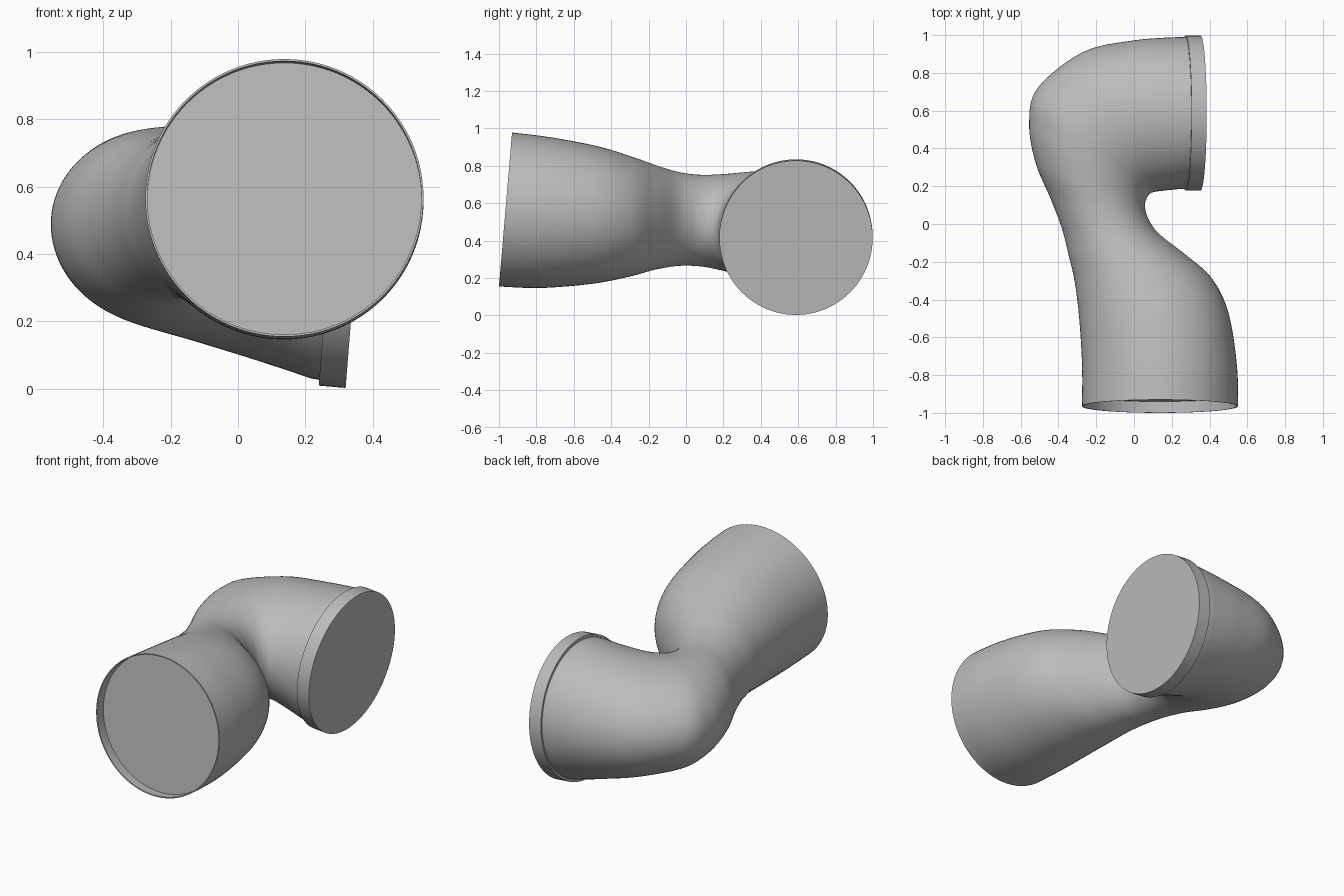
import bpy, bmesh, math
from mathutils import Vector

cube = bpy.data.objects.get("Cube")
if cube:
    bpy.data.objects.remove(cube, do_unlink=True)

SEGMENTS = 96
STEPS = 8

grey = bpy.data.materials.new("duct grey")
grey.use_nodes = True
colour = (0.5, 0.5, 0.5, 1)
grey.diffuse_color = colour
grey.node_tree.nodes["Principled BSDF"].inputs["Base Color"].default_value = colour


def ring(section, scale=1.0, shift=Vector((0, 0, 0))):
    """Ellipse between an outer and an inner plan point, with a leaning up axis."""
    lx, ly, rx, ry, bottom, top, lean_x, lean_y = section
    centre = Vector(((lx + rx) / 2, (ly + ry) / 2, (bottom + top) / 2)) + shift
    across = Vector((rx - lx, ry - ly, 0)) / 2 * scale
    up = Vector((lean_x, lean_y, 1)) * (top - bottom) / 2 * scale
    angles = [2 * math.pi * i / SEGMENTS for i in range(SEGMENTS)]
    return [centre + across * math.cos(a) + up * math.sin(a) for a in angles]


def spline(sections):
    """Smooth interpolation through the key sections."""
    result = []
    last = len(sections) - 1
    for i in range(last):
        keys = [sections[min(max(i + k, 0), last)] for k in (-1, 0, 1, 2)]
        for s in range(STEPS):
            t = s / STEPS
            result.append([
                b + t / 2 * (c - a + t * (2 * a - 5 * b + 4 * c - d + t * (3 * (b - c) + d - a)))
                for a, b, c, d in zip(*keys)])
    return result + [sections[-1]]


def skin(name, rings):
    """Loft rings into a closed, smooth-shaded solid."""
    bm = bmesh.new()
    loops = [[bm.verts.new(p) for p in r] for r in rings]
    for a, b in zip(loops, loops[1:]):
        for i in range(SEGMENTS):
            j = (i + 1) % SEGMENTS
            bm.faces.new((a[i], a[j], b[j], b[i]))
    bm.faces.new(loops[0])
    bm.faces.new(loops[-1])
    bmesh.ops.recalc_face_normals(bm, faces=bm.faces)
    mesh = bpy.data.meshes.new(name)
    bm.to_mesh(mesh)
    bm.free()
    mesh.materials.append(grey)
    obj = bpy.data.objects.new(name, mesh)
    bpy.context.collection.objects.link(obj)
    bpy.ops.object.select_all(action="DESELECT")
    obj.select_set(True)
    bpy.context.view_layer.objects.active = obj
    bpy.ops.object.shade_smooth_by_angle(angle=math.radians(35))


# Key sections: outer x, y, inner x, y, bottom, top, lean x, lean y
front_end = (-.275, -.965, .55, -.965, .155, .978, 0, .085)
side_end = (.352, .998, .352, .178, .003, .828, .08, 0)
sections = [
    front_end,
    (-.275, -.75, .545, -.75, .147, .953, 0, .06),
    (-.29, -.5, .5, -.47, .17, .905, 0, .03),
    (-.315, -.3, .41, -.285, .21, .85, 0, 0),
    (-.345, -.17, .27, -.16, .245, .805, 0, 0),
    (-.38, -.03, .13, -.05, .265, .767, 0, 0),
    (-.44, .13, .075, .03, .262, .752, 0, 0),
    (-.52, .32, .06, .08, .24, .756, 0, 0),
    (-.555, .53, .06, .115, .21, .766, 0, 0),
    (-.51, .72, .075, .15, .18, .776, 0, 0),
    (-.27, .91, .1, .168, .135, .79, .02, 0),
    (0, .972, .17, .178, .082, .803, .05, 0),
    (.24, .99, .25, .186, .032, .818, .08, 0),
]

# Duct body with a thin front lip around a recessed plate
axis = Vector((0, .996, -.085))
lip = [ring(front_end, .985, axis * .06), ring(front_end, .985)]
body = [ring(s) for s in spline(sections)]
tail = [ring(side_end, .97, Vector((-.02, 0, 0)))]
skin("duct_body", lip + body + tail)

# Side outlet collar, slightly proud of the body, with a flat end
back = Vector((-.996, 0, .085)) * .08
skin("side_collar", [ring(side_end, .95, back), ring(side_end, 1, back), ring(side_end)])
